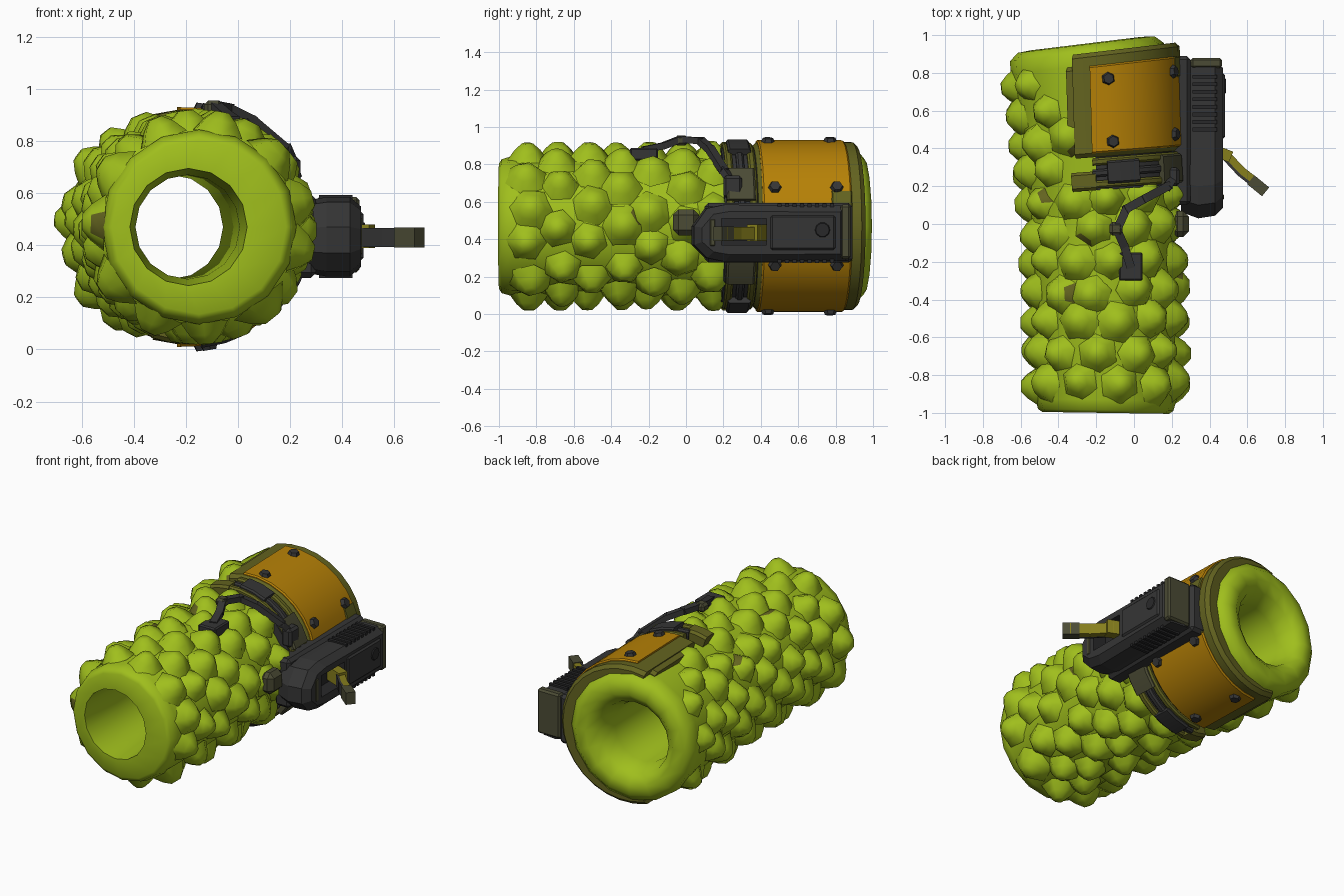
import bpy, bmesh, math, random
from mathutils import Vector, Matrix

random.seed(4)
if "Cube" in bpy.data.objects:
    bpy.data.objects.remove(bpy.data.objects["Cube"])


def material(name, r, g, b):
    m = bpy.data.materials.new(name)
    m.use_nodes = True
    m.diffuse_color = (r, g, b, 1)
    m.node_tree.nodes["Principled BSDF"].inputs["Base Color"].default_value = (r, g, b, 1)
    return m


LIME = material("lime green", 0.35, 0.52, 0.012)
OLIVE = material("dark olive", 0.125, 0.125, 0.014)
ORANGE = material("amber orange", 0.47, 0.22, 0.002)
CHARCOAL = material("charcoal", 0.036, 0.036, 0.036)
BLACK = material("near black", 0.022, 0.022, 0.023)
YELLOW = material("lever yellow", 0.24, 0.21, 0.012)
GREY = material("grey olive", 0.07, 0.07, 0.035)
CZ = 0.47


def finish(name, bm, mats, smooth=None):
    bmesh.ops.recalc_face_normals(bm, faces=bm.faces)
    me = bpy.data.meshes.new(name)
    bm.to_mesh(me)
    bm.free()
    ob = bpy.data.objects.new(name, me)
    bpy.context.collection.objects.link(ob)
    for m in mats:
        me.materials.append(m)
    if smooth:
        bpy.ops.object.select_all(action='DESELECT')
        ob.select_set(True)
        bpy.context.view_layer.objects.active = ob
        bpy.ops.object.shade_smooth_by_angle(angle=math.radians(smooth))
    return ob


def frame(y):
    """Centre, sideways and along directions of the slightly bent tube."""
    slope = -0.055 - 0.07 * y
    centre = Vector((-0.17 - 0.055 * y - 0.035 * y * y, y, CZ))
    return centre, Vector((1, -slope, 0)).normalized(), Vector((slope, 1, 0)).normalized()


def on_tube(y, deg, r, shift=0.0):
    c, side, _ = frame(y)
    a = math.radians(deg)
    return c + (r * math.cos(a) + shift) * side + r * math.sin(a) * Vector((0, 0, 1))


def on_cuff(y, deg, r):
    """The cuff runs straighter than the tube, so it drifts sideways."""
    return on_tube(y, deg, r, 0.07 * max(0, y - 0.3))


def turn(y, deg):
    """Matrix whose z axis points out of the tube at the given angle."""
    along = frame(y)[2]
    out = on_tube(y, deg, 1) - on_tube(y, deg, 0)
    return Matrix((along.cross(out), along, out)).transposed().to_4x4()


def bridge(bm, loops, closed=False):
    n = len(loops[0])
    pairs = list(zip(loops, loops[1:])) + ([(loops[-1], loops[0])] if closed else [])
    for a, b in pairs:
        for i in range(n):
            j = (i + 1) % n
            bm.faces.new((a[i], a[j], b[j], b[i]))
    if not closed:
        bm.faces.new(loops[0])
        bm.faces.new(loops[-1])


def shell(name, y0, y1, a0, a1, r0, r1, mat, bevel=0.0):
    """Curved plate that hugs the tube."""
    bm = bmesh.new()
    steps = max(2, round(abs(a1 - a0) / 12))
    section = [(y0, r0), (y0, r1 - bevel), (y0 + bevel, r1),
               (y1 - bevel, r1), (y1, r1 - bevel), (y1, r0)]
    loops = [[bm.verts.new(on_cuff(y, a0 + (a1 - a0) * k / steps, r)) for y, r in section]
             for k in range(steps + 1)]
    bridge(bm, loops)
    bmesh.ops.remove_doubles(bm, verts=bm.verts, dist=0.0001)
    return finish(name, bm, [mat], 30)


def box(name, lo, hi, mat, bevel=0.0):
    lo, hi = Vector(lo), Vector(hi)
    bm = bmesh.new()
    bmesh.ops.create_cube(bm, size=1, matrix=Matrix.Translation((lo + hi) / 2)
                          @ Matrix.Diagonal((hi - lo).to_4d()))
    if bevel:
        bmesh.ops.bevel(bm, geom=bm.edges[:], offset=bevel, segments=1, affect='EDGES')
    return finish(name, bm, [mat])


def rod(name, points, width, height, mat):
    """Square bars joined end to end along a path."""
    bm = bmesh.new()
    for p, q in zip(points, points[1:]):
        p, q = Vector(p), Vector(q)
        d = q - p
        bmesh.ops.create_cube(bm, size=1, matrix=Matrix.Translation((p + q) / 2)
                              @ d.to_track_quat('Y', 'Z').to_matrix().to_4x4()
                              @ Matrix.Diagonal((width, d.length + width * 0.5, height, 1)))
    return finish(name, bm, [mat])


# Hollow tube with rounded rims; the bore sits a little to one side
bm = bmesh.new()
profile = [(-1, 0.225, -0.04), (-1, 0.335, 0), (-0.985, 0.358, 0), (-0.93, 0.374, 0),
           (-0.3, 0.374, 0), (0.4, 0.388, 0), (0.84, 0.415, 0), (0.91, 0.41, 0), (0.95, 0.365, 0),
           (0.955, 0.295, 0), (0.91, 0.235, -0.01), (0.8, 0.2, -0.02), (-0.7, 0.2, -0.045)]
bridge(bm, [[bm.verts.new(on_tube(y, 360 * k / 16, r, shift)) for k in range(16)]
            for y, r, shift in profile], True)
finish("tube", bm, [LIME], 50)

# Staggered rows of soft pointed knobs with open valleys between
bm = bmesh.new()
for row in range(11):
    for k in range(11):
        deg = (k + 0.5 * (row % 2)) * 360 / 11 - 180 + random.uniform(-5, 5)
        y = -0.845 + row * 0.163 + random.uniform(-0.02, 0.02)
        if abs(deg) < 110 and y > 0.16:
            continue
        base = 0.374 + 0.03 * max(0, y)
        size = random.uniform(0.9, 1.1)
        place = Matrix.Translation(on_tube(y, deg, base)) @ turn(y, deg) \
            @ Matrix.Rotation(random.random() * 6, 4, 'Z')
        loops = []
        for r, h in ((0.112, -0.012), (0.072, 0.042), (0.032, 0.076)):
            loops.append([bm.verts.new(place @ Vector((
                r * size * math.cos(math.tau * i / 6), r * size * math.sin(math.tau * i / 6), h)))
                for i in range(6)])
        first = len(bm.faces)
        bridge(bm, loops)
        bm.faces.ensure_lookup_table()
        if random.random() < 0.1:
            bm.faces[first + random.randrange(6)].material_index = 1
finish("knobs", bm, [LIME, OLIVE], 55)

# Cuff: olive frame, side tabs and amber panels with bolts
shell("cuff_frame", 0.355, 0.905, -106, 106, 0.36, 0.45, OLIVE, 0.022)
for s, side in ((1, "upper"), (-1, "lower")):
    shell(side + "_cuff_tab", 0.5, 0.84, 104 * s, 111 * s, 0.38, 0.442, OLIVE, 0.02)
    shell(side + "_panel", 0.375, 0.835, 10 * s, 94 * s, 0.42, 0.461, ORANGE, 0.008)
    shell(side + "_panel_patch", 0.73, 0.835, 12 * s, 24 * s, 0.43, 0.464, OLIVE, 0.006)
    shell(side + "_band_block", 0.18, 0.28, 92 * s, 109 * s, 0.38, 0.45, OLIVE, 0.015)
    shell(side + "_band_clip", 0.21, 0.33, 62 * s, 84 * s, 0.43, 0.466, CHARCOAL, 0.01)
    shell(side + "_band_buckle", 0.19, 0.34, 18 * s, 42 * s, 0.43, 0.466, GREY, 0.01)
    bm = bmesh.new()
    for y, deg in ((0.43, 80), (0.76, 82), (0.44, 27), (0.76, 27)):
        bmesh.ops.create_cone(bm, cap_ends=True, segments=6, radius1=0.038, radius2=0.028,
                              depth=0.025, matrix=Matrix.Translation(on_cuff(y, deg * s, 0.466))
                              @ turn(y, deg * s))
    finish(side + "_bolts", bm, [CHARCOAL])

# Narrow strapping in front of the cuff
for i, mat in enumerate((OLIVE, CHARCOAL, OLIVE)):
    y = 0.19 + i * 0.06
    shell("strap_%d" % (i + 1), y, y + 0.04, -94, 94, 0.37, 0.448, mat, 0.01)
shell("strap_bed", 0.18, 0.38, -92, 92, 0.36, 0.425, CHARCOAL)

# Side housing: chamfered hexagonal block
bm = bmesh.new()
outline = [(0.03, 0.37), (0.03, 0.47), (0.1, 0.565), (0.2, 0.585), (0.87, 0.58),
           (0.87, 0.285), (0.2, 0.28), (0.1, 0.3)]
layers = ((0.25, 0.93, 0.9), (0.34, 1, 1), (0.43, 0.97, 1), (0.472, 0.88, 0.76))
bridge(bm, [[bm.verts.new((x, 0.5 + (y - 0.5) * sy, 0.435 + (z - 0.435) * sz))
             for y, z in outline] for x, sy, sz in layers])
housing = finish("side_housing", bm, [CHARCOAL, BLACK])

# Lever slot cut into the housing
cutter = box("slot_cutter", (0.38, 0.19, 0.37), (0.6, 0.43, 0.51), BLACK)
cut = housing.modifiers.new("slot", 'BOOLEAN')
cut.operation, cut.object, cut.solver = 'DIFFERENCE', cutter, 'EXACT'
bpy.context.view_layer.objects.active = housing
bpy.ops.object.modifier_apply(modifier="slot")
bpy.data.objects.remove(cutter)

# Housing trim
box("housing_backing", (0.19, 0.1, 0.275), (0.3, 0.89, 0.595), CHARCOAL, 0.02)
box("housing_face", (0.45, 0.45, 0.34), (0.482, 0.8, 0.53), CHARCOAL, 0.012)
box("housing_end_strip", (0.3, 0.825, 0.295), (0.466, 0.88, 0.585), GREY, 0.012)
box("housing_nose_strip", (0.45, 0.125, 0.36), (0.476, 0.16, 0.51), GREY, 0.008)
box("front_nub", (0.2, -0.07, 0.42), (0.29, 0.07, 0.56), GREY, 0.03)
for z, name in ((0.574, "upper_vents"), (0.292, "lower_vents")):
    bm = bmesh.new()
    for i in range(8):
        bmesh.ops.create_cube(bm, size=1, matrix=Matrix.Translation((0.375, 0.5 + i * 0.04, z))
                              @ Matrix.Diagonal((0.13, 0.02, 0.036, 1)))
    finish(name, bm, [BLACK])
bm = bmesh.new()
bmesh.ops.create_cone(bm, cap_ends=True, segments=10, radius1=0.042, radius2=0.036, depth=0.008,
                      matrix=Matrix.Translation((0.484, 0.73, 0.45))
                      @ Matrix.Rotation(math.pi / 2, 4, 'Y'))
finish("round_button", bm, [BLACK])

# Lever leaning forward out of the slot, dark on its front side
rod("lever_root", [(0.4, 0.4, 0.435), (0.5, 0.36, 0.435)], 0.06, 0.09, YELLOW)
rod("lever", [(0.48, 0.375, 0.43), (0.57, 0.28, 0.43), (0.66, 0.21, 0.43)], 0.045, 0.07, YELLOW)
rod("lever_front", [(0.47, 0.352, 0.43), (0.555, 0.261, 0.43), (0.645, 0.191, 0.43)],
    0.014, 0.072, CHARCOAL)
rod("lever_tip", [(0.63, 0.225, 0.43), (0.685, 0.18, 0.43)], 0.06, 0.078, GREY)

# Bent arm reaching forward to a small foot
rod("arm", [(0.21, 0.25, 0.7), (0.18, 0.2, 0.77), (0.05, 0.13, 0.88), (-0.04, 0.08, 0.925),
            (-0.09, -0.03, 0.935), (-0.05, -0.12, 0.9), (-0.02, -0.22, 0.88)],
    0.045, 0.035, CHARCOAL)
box("arm_joint", (-0.13, -0.06, 0.9), (-0.06, 0.01, 0.955), GREY, 0.015)
box("arm_foot", (-0.08, -0.3, 0.82), (0.045, -0.15, 0.888), CHARCOAL, 0.008)
box("arm_anchor", (0.17, 0.2, 0.62), (0.24, 0.3, 0.74), CHARCOAL, 0.015)
